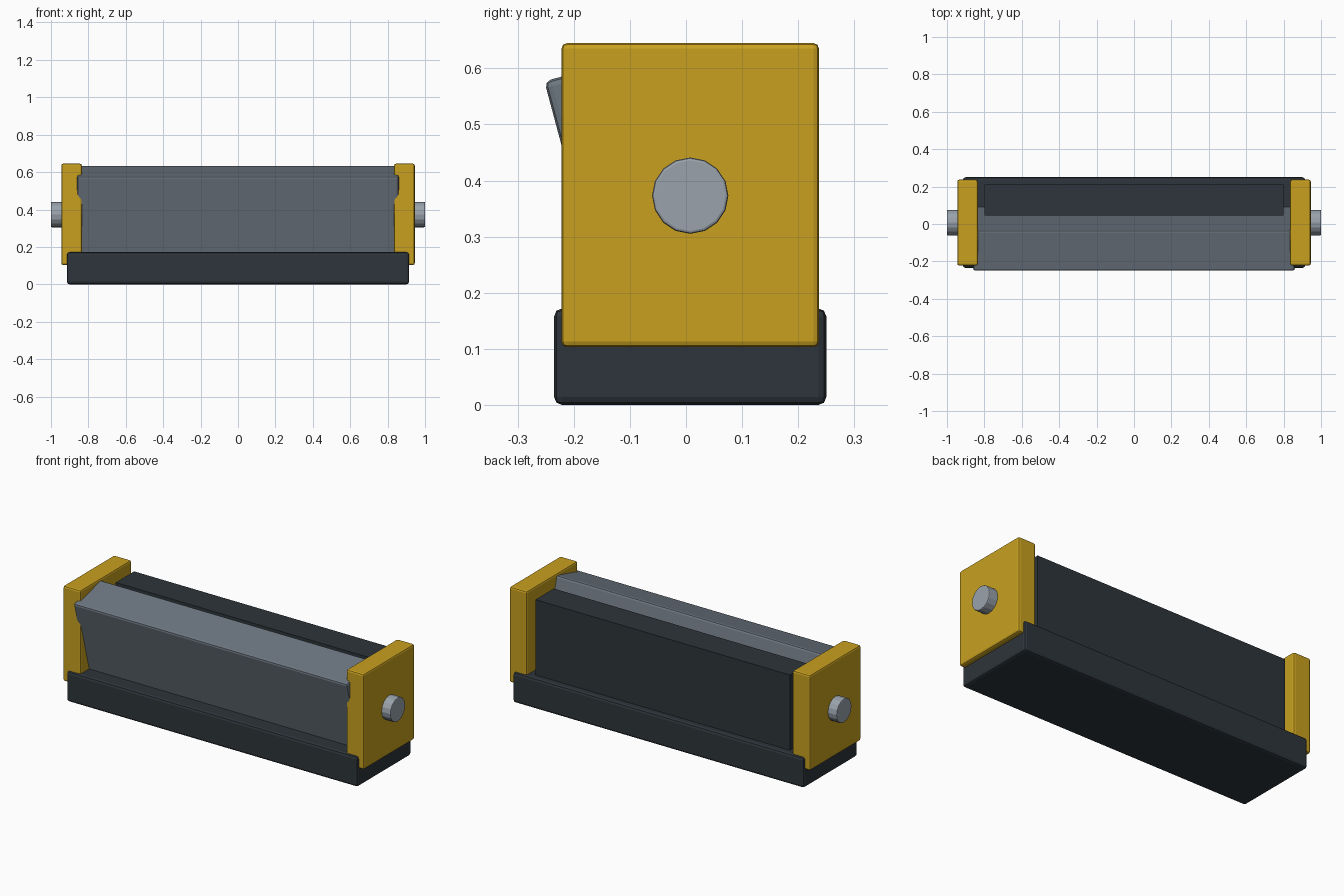
import bpy
import math

if "Cube" in bpy.data.objects:
    bpy.data.objects.remove(bpy.data.objects["Cube"], do_unlink=True)


def material(name, rgb):
    mat = bpy.data.materials.new(name)
    mat.use_nodes = True
    mat.diffuse_color = (*rgb, 1)
    mat.node_tree.nodes["Principled BSDF"].inputs["Base Color"].default_value = (*rgb, 1)
    return mat


charcoal = material("charcoal", (0.027, 0.035, 0.043))
steel_grey = material("steel_grey", (0.15, 0.18, 0.215))
light_metal = material("light_metal", (0.32, 0.362, 0.41))
yellow = material("safety_yellow", (0.58, 0.352, 0.014))


def finish(name, mat, bevel):
    obj = bpy.context.object
    obj.name = name
    obj.data.materials.append(mat)
    if bevel:
        mod = obj.modifiers.new("Edge bevel", "BEVEL")
        mod.width = bevel
        mod.segments = 2
        mod.limit_method = "ANGLE"
        mod.angle_limit = math.radians(40)
    return obj


def box(name, centre, size, mat, bevel=0, tilt=0):
    bpy.ops.mesh.primitive_cube_add(size=1, location=centre)
    obj = bpy.context.object
    obj.scale = size
    bpy.ops.object.transform_apply(location=False, rotation=False, scale=True)
    obj.rotation_euler.x = math.radians(tilt)
    return finish(name, mat, bevel)


# Base and rear housing
box("base", (0, 0.0075, 0.086), (1.83, 0.485, 0.172), charcoal, 0.014)
box("rear_housing", (0, 0.1275, 0.35), (1.6, 0.165, 0.5), charcoal)

# Leaning front panel
box("tilted_panel", (0, -0.076, 0.355), (1.72, 0.226, 0.52), steel_grey, 0.012, tilt=15)

# End plates and pivot pins
for side, label in ((1, "left"), (-1, "right")):
    box(label + "_end_plate", (side * 0.89, 0.0075, 0.374), (0.11, 0.459, 0.542), yellow, 0.01)
    bpy.ops.mesh.primitive_cylinder_add(
        vertices=16, radius=0.068, depth=0.12, location=(side * 0.94, 0.0075, 0.373))
    pin = bpy.context.object
    pin.rotation_euler = (0, math.pi / 2, 0)
    bpy.ops.object.transform_apply(location=False, rotation=True, scale=False)
    pin.rotation_euler.x = math.pi / 16 if abs(pin.data.vertices[0].co.y) < 0.001 else 0
    finish(label + "_pivot_pin", light_metal, 0.005)
